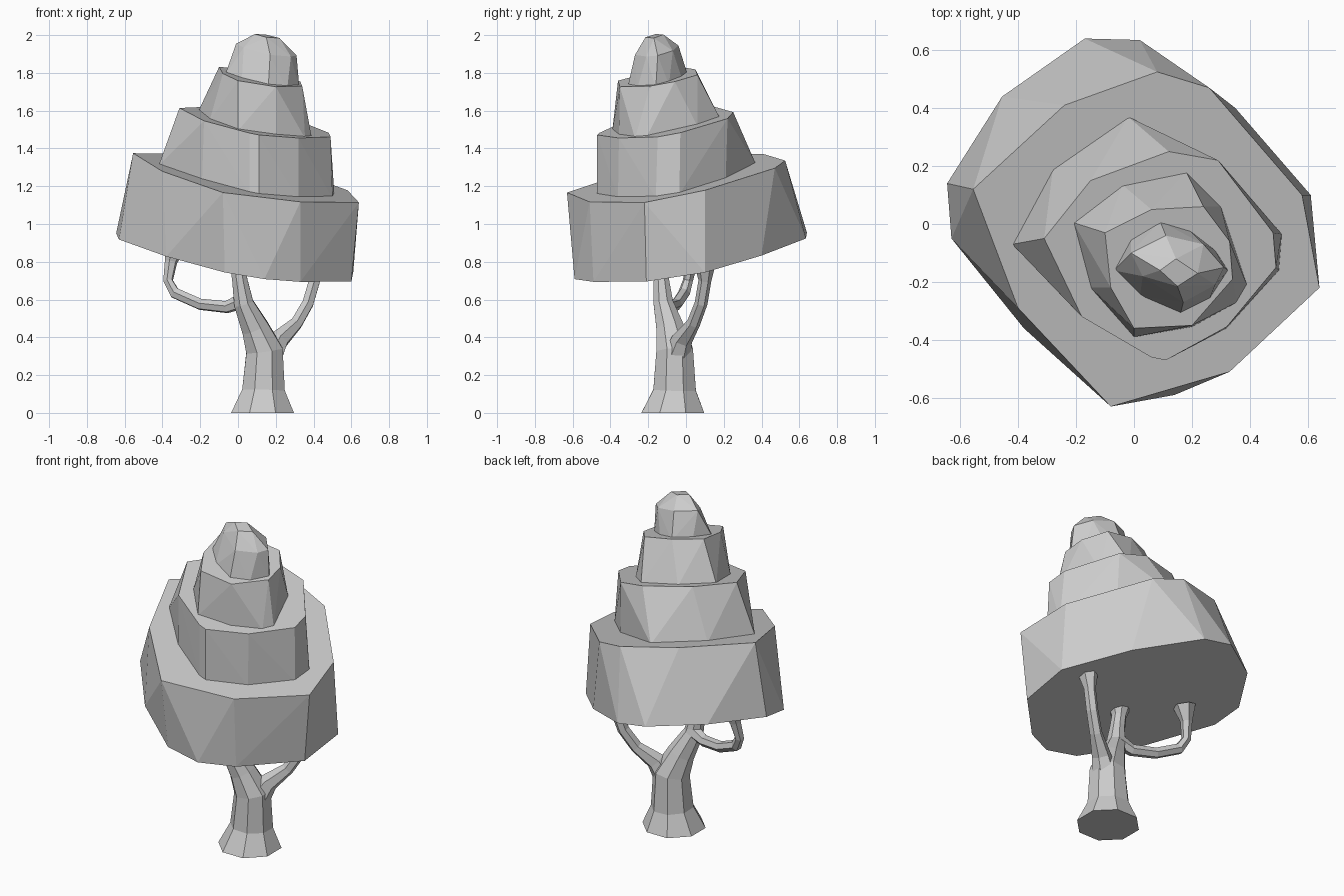
import bpy, bmesh, math
from mathutils import Vector

if "Cube" in bpy.data.objects:
    bpy.data.objects.remove(bpy.data.objects["Cube"])


def finish(name, bm):
    bmesh.ops.recalc_face_normals(bm, faces=bm.faces)
    me = bpy.data.meshes.new(name)
    bm.to_mesh(me)
    bm.free()
    ob = bpy.data.objects.new(name, me)
    bpy.context.collection.objects.link(ob)
    return ob


def tier(name, *rings):
    """Faceted hull around outlines lying on parallel tilted planes."""
    bm = bmesh.new()
    for height, slope, outline in rings:
        for x, y in outline:
            bm.verts.new((x, y, height + slope * (y - x)))
    hull = bmesh.ops.convex_hull(bm, input=bm.verts)
    spare = {v for v in hull["geom_interior"] + hull["geom_unused"]
             if isinstance(v, bmesh.types.BMVert)}
    bmesh.ops.delete(bm, geom=list(spare), context='VERTS')
    bmesh.ops.dissolve_limit(bm, angle_limit=math.radians(1),
                             verts=bm.verts, edges=bm.edges)
    return finish(name, bm)


def limb(name, sides, path):
    """Faceted tube through (x, y, z, radius) stations."""
    bm = bmesh.new()
    pts = [Vector(p[:3]) for p in path]
    last = Vector((0, 0, 1))
    side = Vector((1, 0, 0))
    rings = []
    for i, p in enumerate(pts):
        t = (pts[min(i + 1, len(pts) - 1)] - pts[max(i - 1, 0)]).normalized()
        if path[i][2] == 0:
            t = Vector((0, 0, 1))
        side = last.rotation_difference(t) @ side
        last = t
        other = t.cross(side)
        ring = []
        for k in range(sides):
            a = 2 * math.pi * (k + 0.5) / sides
            ring.append(bm.verts.new(
                p + path[i][3] * (math.cos(a) * side + math.sin(a) * other)))
        rings.append(ring)
    for a, b in zip(rings, rings[1:]):
        for k in range(sides):
            n = (k + 1) % sides
            bm.faces.new((a[k], a[n], b[n], b[k]))
    bm.faces.new(rings[0][::-1])
    bm.faces.new(rings[-1])
    return finish(name, bm)


# Foliage tiers, widest first
tier("foliage_bottom",
     (0.825, 0.16, [(.61, .10), (.60, -.21), (.35, .40), (.02, .635),
                    (-.17, .64), (-.455, .44), (-.645, .14), (-.63, -.05),
                    (-.38, -.36), (-.07, -.58), (.14, -.59), (.33, -.49)]),
     (1.26, 0.17, [(.64, -.22), (.58, .10), (.26, .47), (.08, .525),
                   (-.24, .41), (-.555, .12), (-.40, -.29), (-.08, -.63),
                   (.33, -.51)]))
tier("foliage_lower_middle",
     (1.25, 0.17, [(.51, -.035), (.30, .21), (-.02, .37), (-.28, .19),
                   (-.42, -.07), (-.19, -.31), (.06, -.46), (.11, -.47),
                   (.32, -.36), (.50, -.16)]),
     (1.57, 0.17, [(.49, -.15), (.48, -.03), (.29, .22), (.12, .25),
                   (-.15, .15), (-.31, -.05), (-.18, -.32), (.06, -.46),
                   (.11, -.47), (.32, -.355)]))
tier("foliage_upper_middle",
     (1.56, 0.17, [(.39, -.21), (.355, -.27), (.30, .06), (.18, .18),
                   (-.04, .135), (-.21, .005), (-.15, -.22), (0, -.39),
                   (.20, -.355)]),
     (1.82, 0.17, [(.34, -.19), (.33, -.06), (.24, .06), (.06, .05),
                   (-.10, -.03), (-.08, -.22), (0, -.36), (.20, -.35)]))
tier("foliage_crown",
     (1.80, 0.17, [(-.07, -.16), (.02, -.25), (.16, -.31), (.26, -.26),
                   (.325, -.16), (.28, -.09), (.19, -.02), (.09, .01),
                   (-.01, -.05)]),
     (1.97, 0.17, [(-.01, -.10), (.03, -.18), (.17, -.27), (.28, -.21),
                   (.31, -.15), (.24, -.07), (.11, -.04)]),
     (2.043, 0.15, [(.09, -.16), (.145, -.12), (.22, -.17), (.15, -.215)]))

# Trunk and the two side branches, flared where they meet the foliage
limb("trunk", 8, [(.13, -.07, 0, .18), (.135, -.06, .12, .122),
                  (.14, -.06, .33, .105), (.09, -.085, .45, .078),
                  (.03, -.12, .58, .056), (.01, -.13, .70, .044),
                  (.0, -.13, .77, .042), (.0, -.13, .83, .065)])
limb("right_branch", 6, [(.15, -.06, .26, .08), (.22, -.02, .39, .055),
                         (.31, .04, .475, .036), (.37, .08, .58, .034),
                         (.405, .10, .70, .034), (.42, .10, .80, .06)])
limb("left_branch", 6, [(.04, -.11, .60, .045), (-.06, -.09, .56, .034),
                        (-.20, -.05, .575, .032), (-.335, -.01, .635, .032),
                        (-.37, .01, .70, .027), (-.355, .03, .80, .034),
                        (-.33, .04, .89, .065)])
